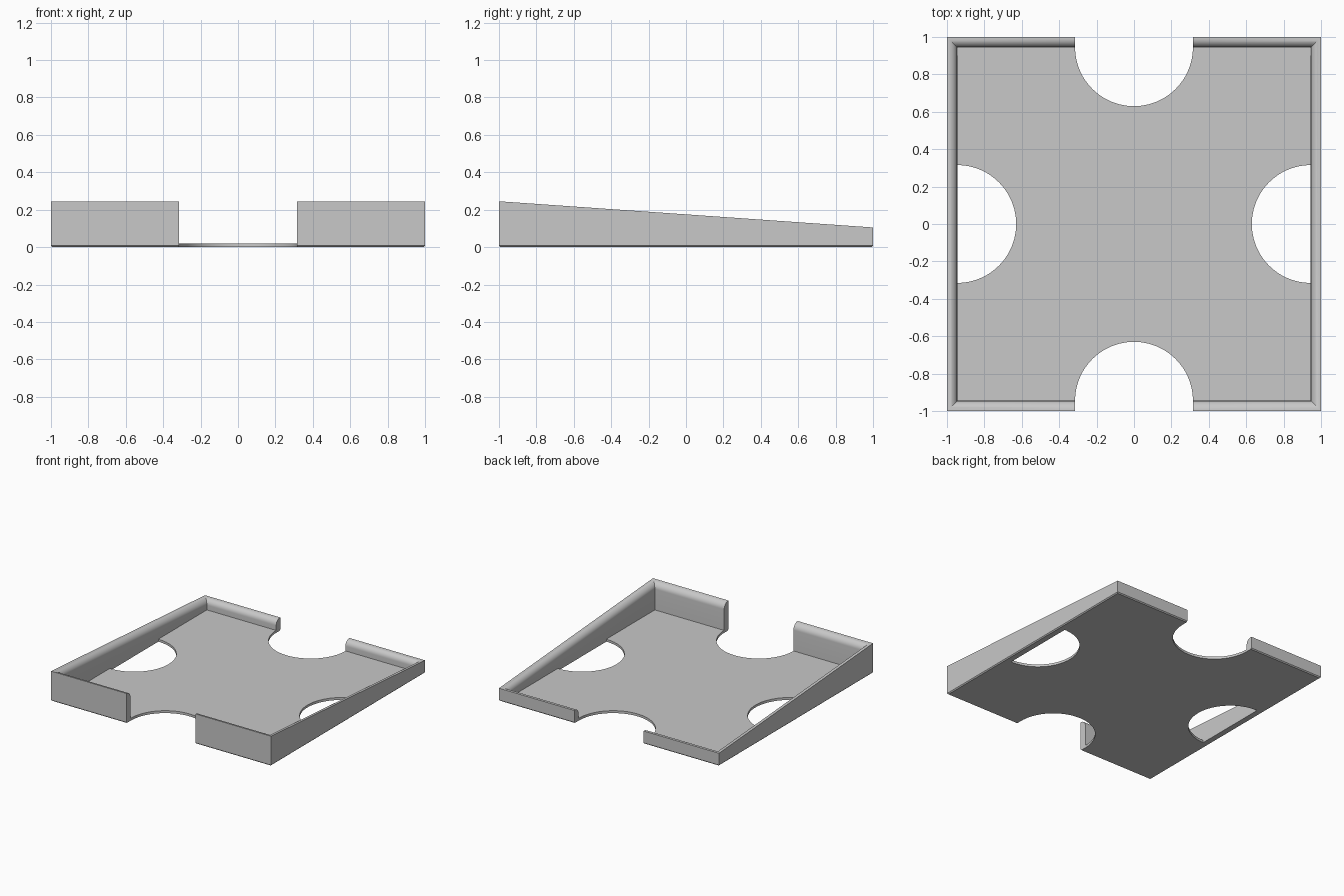
import bpy, bmesh, math

if "Cube" in bpy.data.objects:
    bpy.data.objects.remove(bpy.data.objects["Cube"])

HALF = 1.0          # half of the outer width and depth
WALL = 0.055        # rim wall thickness
FLOOR = 0.02        # floor plate thickness
ROUND = 0.05        # rounding of the inner top edge
BEVEL = 0.008       # small bevel under the outer edge
NOTCH = 0.315       # notch radius
INNER = HALF - WALL

grey = bpy.data.materials.new("plain grey")
grey.use_nodes = True
grey.diffuse_color = (0.58, 0.58, 0.58, 1)
grey.node_tree.nodes["Principled BSDF"].inputs["Base Color"].default_value = (0.58, 0.58, 0.58, 1)


def make_object(name, bm):
    bmesh.ops.recalc_face_normals(bm, faces=bm.faces)
    mesh = bpy.data.meshes.new(name)
    bm.to_mesh(mesh)
    bm.free()
    mesh.materials.append(grey)
    obj = bpy.data.objects.new(name, mesh)
    bpy.context.collection.objects.link(obj)
    return obj


def rim_height(y):
    return 0.175 - 0.07 * y


def ring(bm, inset, height):
    """Square loop of vertices at an inset; height is a function of y."""
    s = HALF - inset
    corners = [(-s, -s), (s, -s), (s, s), (-s, s)]
    return [bm.verts.new((x, y, height(y))) for x, y in corners]


# Tray: nested square loops from the underside, over the sloped rim, to the floor
bm = bmesh.new()
rings = [ring(bm, BEVEL, lambda y: 0),
         ring(bm, 0, lambda y: BEVEL),
         ring(bm, 0, rim_height)]
steps = 10
for i in range(steps + 1):
    a = math.pi / 2 * i / steps
    drop = ROUND * (1 - math.cos(a))
    rings.append(ring(bm, WALL - ROUND + ROUND * math.sin(a),
                      lambda y, d=drop: rim_height(y) - d))
rings.append(ring(bm, WALL, lambda y: FLOOR))
for low, high in zip(rings, rings[1:]):
    for i in range(4):
        j = (i + 1) % 4
        bm.faces.new((low[i], low[j], high[j], high[i]))
bm.faces.new(rings[0])
bm.faces.new(rings[-1])
tray = make_object("tray", bm)


def notch_cutter(name, angle, reach):
    """Half-round prism facing inwards, extended outwards by reach."""
    arc = 48
    pts = [(NOTCH * math.cos(math.pi * i / arc), NOTCH * math.sin(math.pi * i / arc) - INNER)
           for i in range(arc + 1)]
    if reach:
        pts += [(-NOTCH, -INNER - reach), (NOTCH, -INNER - reach)]
    c, s = math.cos(angle), math.sin(angle)
    bm = bmesh.new()
    face = bm.faces.new([bm.verts.new((x * c - y * s, x * s + y * c, -0.5)) for x, y in pts])
    top = bmesh.ops.extrude_face_region(bm, geom=[face])["geom"]
    bmesh.ops.translate(bm, vec=(0, 0, 1),
                        verts=[v for v in top if isinstance(v, bmesh.types.BMVert)])
    obj = make_object(name, bm)
    obj.hide_render = True
    return obj


# Front and back notches pass through the rim; side notches stop at the wall
bpy.context.view_layer.objects.active = tray
tray.select_set(True)
for k, side in enumerate(("front", "left", "back", "right")):
    cutter = notch_cutter(side + "_notch_cutter", k * math.pi / 2, 0 if k % 2 else 0.3)
    cut = tray.modifiers.new(side + "_notch", "BOOLEAN")
    cut.operation = "DIFFERENCE"
    cut.solver = "EXACT"
    cut.object = cutter
    bpy.ops.object.modifier_apply(modifier=cut.name)
    bpy.data.objects.remove(cutter)

bpy.ops.object.shade_smooth_by_angle(angle=math.radians(30))
